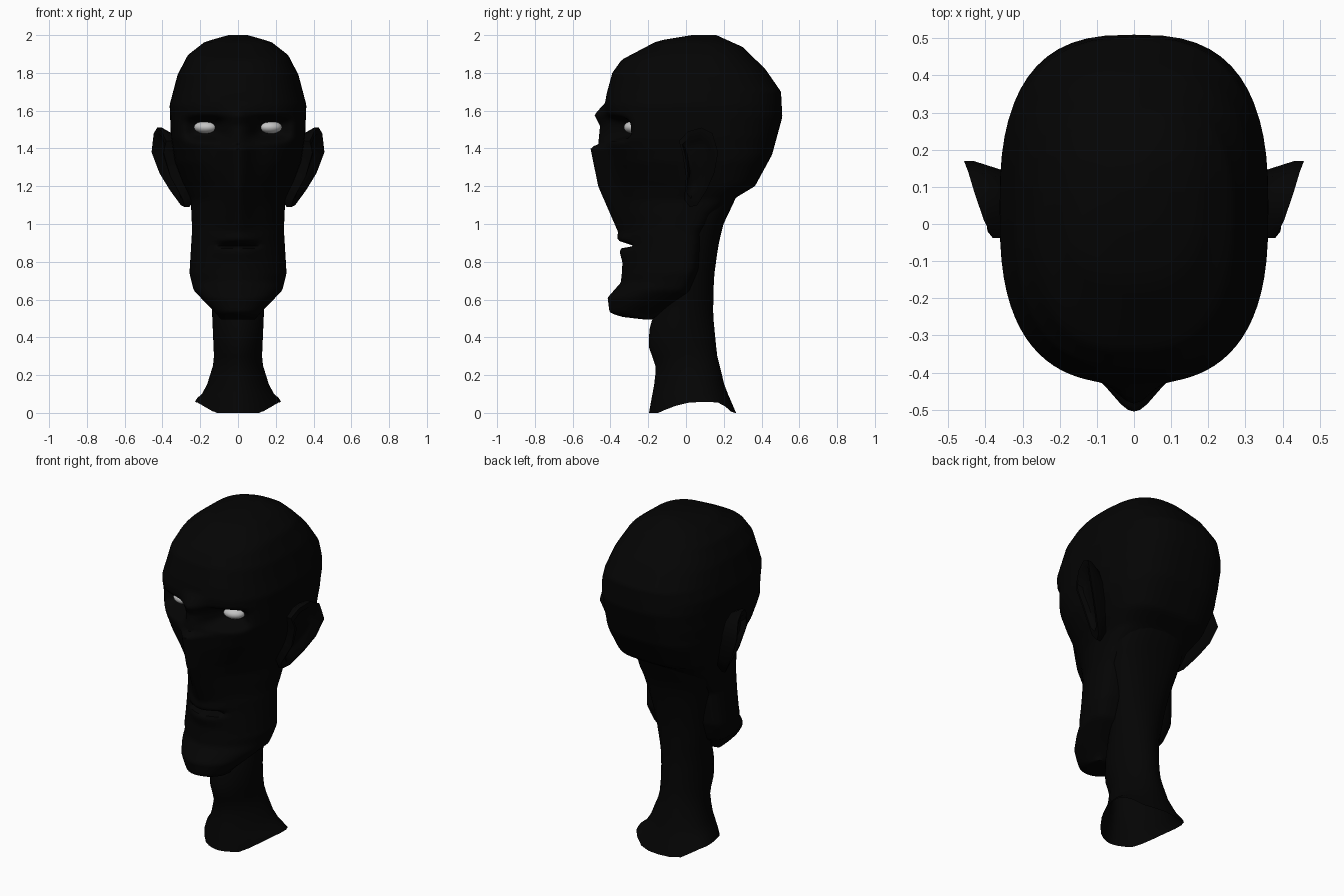
import bpy, bmesh, math

cube = bpy.data.objects.get("Cube")
if cube:
    bpy.data.objects.remove(cube, do_unlink=True)


def material(name, value):
    mat = bpy.data.materials.new(name)
    mat.use_nodes = True
    color = (value, value, value, 1)
    mat.diffuse_color = color
    mat.node_tree.nodes["Principled BSDF"].inputs["Base Color"].default_value = color
    return mat


skin = material("black_skin", 0.0012)
white = material("eye_white", 0.55)


def interp(profile, z):
    """Linear lookup in a list of (height, value) pairs, lowest first."""
    if z <= profile[0][0]:
        return profile[0][1]
    for (za, a), (zb, b) in zip(profile, profile[1:]):
        if z <= zb:
            return a + (b - a) * (z - za) / (zb - za)
    return profile[-1][1]


def bump(distance, width, power=2):
    return math.exp(-abs(distance / width) ** power)


def loft(name, rings, mat, cap_start=True, cap_end=True):
    bm = bmesh.new()
    loops = [[bm.verts.new(p) for p in ring] for ring in rings]
    count = len(rings[0])
    for low, high in zip(loops, loops[1:]):
        for i in range(count):
            j = (i + 1) % count
            bm.faces.new((low[i], low[j], high[j], high[i]))
    if cap_start:
        bm.faces.new(loops[0])
    if cap_end:
        bm.faces.new(loops[-1])
    bmesh.ops.recalc_face_normals(bm, faces=bm.faces)
    mesh = bpy.data.meshes.new(name)
    bm.to_mesh(mesh)
    bm.free()
    mesh.materials.append(mat)
    obj = bpy.data.objects.new(name, mesh)
    bpy.context.collection.objects.link(obj)
    smooth(obj)
    return obj


def smooth(obj):
    bpy.ops.object.select_all(action="DESELECT")
    obj.select_set(True)
    bpy.context.view_layer.objects.active = obj
    bpy.ops.object.shade_smooth_by_angle(angle=math.radians(50))


def section(front, back, width, half, front_power, back_power, rear):
    """Outline of two half superellipses that meet where it is widest."""
    mid = back - (back - front) * rear
    side = []
    for k in range(half + 1):
        t = math.pi * (k / half) ** 1.4
        s, c = max(math.sin(t), 0), math.cos(t)
        if c > 0:
            side.append((width * s ** front_power, mid - (mid - front) * c ** front_power, c))
        else:
            side.append((width * s ** back_power, mid + (back - mid) * (-c) ** back_power, c))
    return side + [(-x, y, c) for x, y, c in side[-2:0:-1]]


# Head: profiles by height
face_front = [(.495, -.22), (.51, -.35), (.534, -.4), (.61, -.41), (.69, -.34), (.757, -.333),
              (.88, -.33), (.97, -.335), (1.2, -.385), (1.42, -.41), (1.52, -.42), (1.63, -.43),
              (1.69, -.42), (1.8, -.39), (1.87, -.34), (1.97, -.15), (2, .03)]
head_back = [(.495, -.18), (.52, -.14), (.57, -.08), (.64, .02), (.76, .07), (.95, .09),
             (1.05, .16), (1.14, .265), (1.2, .365), (1.365, .455), (1.566, .51), (1.7, .503),
             (1.82, .42), (1.937, .3), (2, .16)]
head_width = [(.495, .09), (.53, .12), (.57, .16), (.65, .235), (.74, .257), (.97, .243),
              (1.13, .25), (1.22, .295), (1.33, .335), (1.46, .355), (1.63, .362), (1.79, .32),
              (1.895, .265), (1.965, .175), (2, .05)]
nose_ridge = [(.9, .005), (.97, .03), (1.2, .08), (1.405, .098), (1.42, .055), (1.52, .035),
              (1.577, .06), (1.64, 0)]
nose_width = [(1.2, .07), (1.4, .075), (1.48, .05), (1.6, .06)]
lips = [(.8, 0), (.85, .015), (.88, .01), (.893, -.01), (.915, .02), (.96, 0)]
# Roundness of the front and back halves, and how far back the widest point lies
front_round = [(.5, .85), (.7, 1.05), (1, 1.15), (1.2, 1.08), (1.32, .88), (1.45, .72), (2, .8)]
back_round = [(.5, .7), (.6, .5), (1, .5), (1.15, .6), (1.5, .72), (2, .8)]
rear_share = [(.5, .5), (.65, .3), (1.1, .35), (1.4, .5)]


def head_ring(z):
    ring = []
    outline = section(interp(face_front, z), interp(head_back, z), interp(head_width, z), 36,
                      interp(front_round, z), interp(back_round, z), interp(rear_share, z))
    for x, y, c in outline:
        if c > 0:
            y -= interp(nose_ridge, z) * bump(x, interp(nose_width, z))
            y -= interp(lips, z) * bump(x, .11, 4)
            y += .11 * bump(abs(x) - .172, .095, 4) * bump(z - 1.505, .056, 4)
            y += .07 * bump(x, .095, 4) * bump(z - .886, .009)
        ring.append((x, y, z))
    return ring


steps = 120
loft("head", [head_ring(.495 + 1.505 * i / steps) for i in range(steps + 1)], skin)

# Neck with flared, arched open rim
neck_front = [(0, -.196), (.175, -.164), (.243, -.16), (.36, -.2), (.466, -.19), (.6, -.14), (1.3, -.1)]
neck_back = [(0, .265), (.137, .206), (.307, .164), (.52, .143), (.72, .148), (.88, .17),
             (.995, .196), (1.14, .265), (1.3, .33)]
neck_width = [(0, .23), (.06, .215), (.15, .165), (.27, .127), (.57, .14), (.8, .175), (1.05, .225)]
neck_rear = [(.05, .33), (.4, .5)]
neck_round = [(.6, 1), (1, .75)]
neck = []
for i in range(27):
    z = i * .05
    arch = .058 if i == 0 else .03 if i == 1 else 0
    outline = section(interp(neck_front, z), interp(neck_back, z), interp(neck_width, z), 14,
                      1.1, interp(neck_round, z), interp(neck_rear, z))
    neck.append([(x, y, z + arch * min(max((abs(x) - .12) / .1, 0), 1)) for x, y, c in outline])
loft("neck", neck, skin, cap_start=False)

# Ears: rim, hollow and back built from one outline, curving out from the head
ear_outline = [(-.02, 1.38), (-.038, 1.44), (.01, 1.49), (.08, 1.51), (.14, 1.48), (.17, 1.38),
               (.15, 1.27), (.11, 1.18), (.06, 1.1), (.02, 1.09), (-.01, 1.13), (0, 1.25)]
ear_base = [(1.08, .21), (1.2, .275), (1.35, .345), (1.5, .34)]
ear_layers = [(.4, -.05), (.65, -.04), (.82, -.005), (1, 0), (1, -.025), (.7, -.12)]
for side, label in ((1, "left"), (-1, "right")):
    layers = []
    for scale, push in ear_layers:
        ring = []
        for py, pz in ear_outline:
            y, z = .06 + (py - .06) * scale, 1.33 + (pz - 1.33) * scale
            flare = .035 + .076 * ((y + .04) / .2) ** .7
            ring.append((side * (interp(ear_base, z) + flare + push), y, z))
        layers.append(ring)
    loft(label + "_ear", layers, skin)

    # Eyeball
    bpy.ops.mesh.primitive_uv_sphere_add(segments=20, ring_count=12, radius=1,
                                         location=(side * .172, -.278, 1.512),
                                         rotation=(0, 0, side * .33))
    eye = bpy.context.object
    eye.name = label + "_eye"
    eye.scale = (.062, .05, .034)
    eye.data.materials.append(white)
    smooth(eye)
